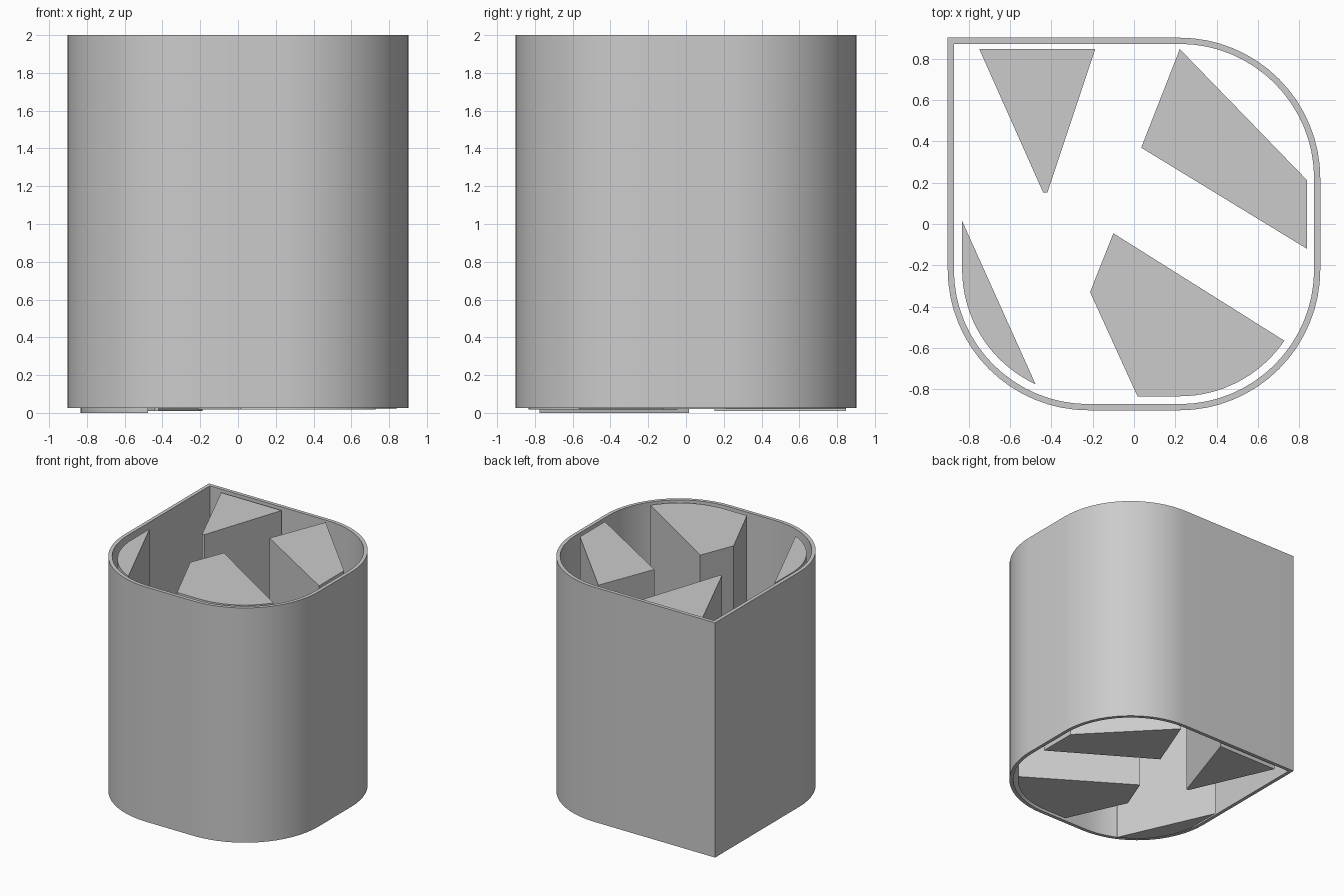
import bpy, bmesh
from math import sin, cos, radians

if "Cube" in bpy.data.objects:
    bpy.data.objects.remove(bpy.data.objects["Cube"])

H = 1.975   # height of every part
C = 0.22    # centre offset of the rounded corners


def arc(cx, cy, r, a0, a1, n=16):
    return [(cx + r * cos(radians(a0 + (a1 - a0) * i / n)),
             cy + r * sin(radians(a0 + (a1 - a0) * i / n))) for i in range(n + 1)]


def finish(bm, name):
    bmesh.ops.recalc_face_normals(bm, faces=bm.faces[:])
    me = bpy.data.meshes.new(name)
    bm.to_mesh(me)
    bm.free()
    ob = bpy.data.objects.new(name, me)
    bpy.context.collection.objects.link(ob)
    bpy.ops.object.select_all(action='DESELECT')
    ob.select_set(True)
    bpy.context.view_layer.objects.active = ob
    bpy.ops.object.shade_smooth_by_angle(angle=radians(20))
    return ob


def prism(name, pts, z):
    bm = bmesh.new()
    face = bm.faces.new([bm.verts.new((x, y, z)) for x, y in pts])
    ext = bmesh.ops.extrude_face_region(bm, geom=[face], use_keep_orig=True)
    verts = [g for g in ext["geom"] if isinstance(g, bmesh.types.BMVert)]
    bmesh.ops.translate(bm, verts=verts, vec=(0, 0, H))
    return finish(bm, name)


def outline(half):
    # square with three round corners and one sharp back-left corner
    r = half - C
    return (arc(C, C, r, 0, 90) + [(-half, half)]
            + arc(-C, -C, r, 180, 270) + arc(C, -C, r, 270, 360))


# Open tube-like outer wall
bm = bmesh.new()
rings = [[bm.verts.new((x, y, z)) for x, y in outline(h)]
         for h, z in ((0.903, 0.025), (0.903, 2.0), (0.873, 2.0), (0.873, 0.025))]
n = len(rings[0])
for k in range(4):
    a, b = rings[k], rings[(k + 1) % 4]
    for i in range(n):
        j = (i + 1) % n
        bm.faces.new((a[i], a[j], b[j], b[i]))
finish(bm, "outer_wall")

# Inner solid blocks, each with a slightly different base height
prism("left_sliver_block",
      [(-0.833, 0.015)] + arc(-C, -C, 0.613, 180, 245.2), 0.0)
prism("back_left_wedge",
      [(-0.75, 0.848), (-0.44, 0.152), (-0.42, 0.152), (-0.188, 0.848)], 0.01)
prism("back_right_block",
      [(0.222, 0.848), (0.035, 0.37), (0.838, -0.12), (0.838, 0.213)], 0.02)
prism("front_block",
      [(-0.1, -0.045), (-0.213, -0.33), (0.017, -0.835)]
      + arc(C, -C, 0.615, 270, 325.8), 0.018)
